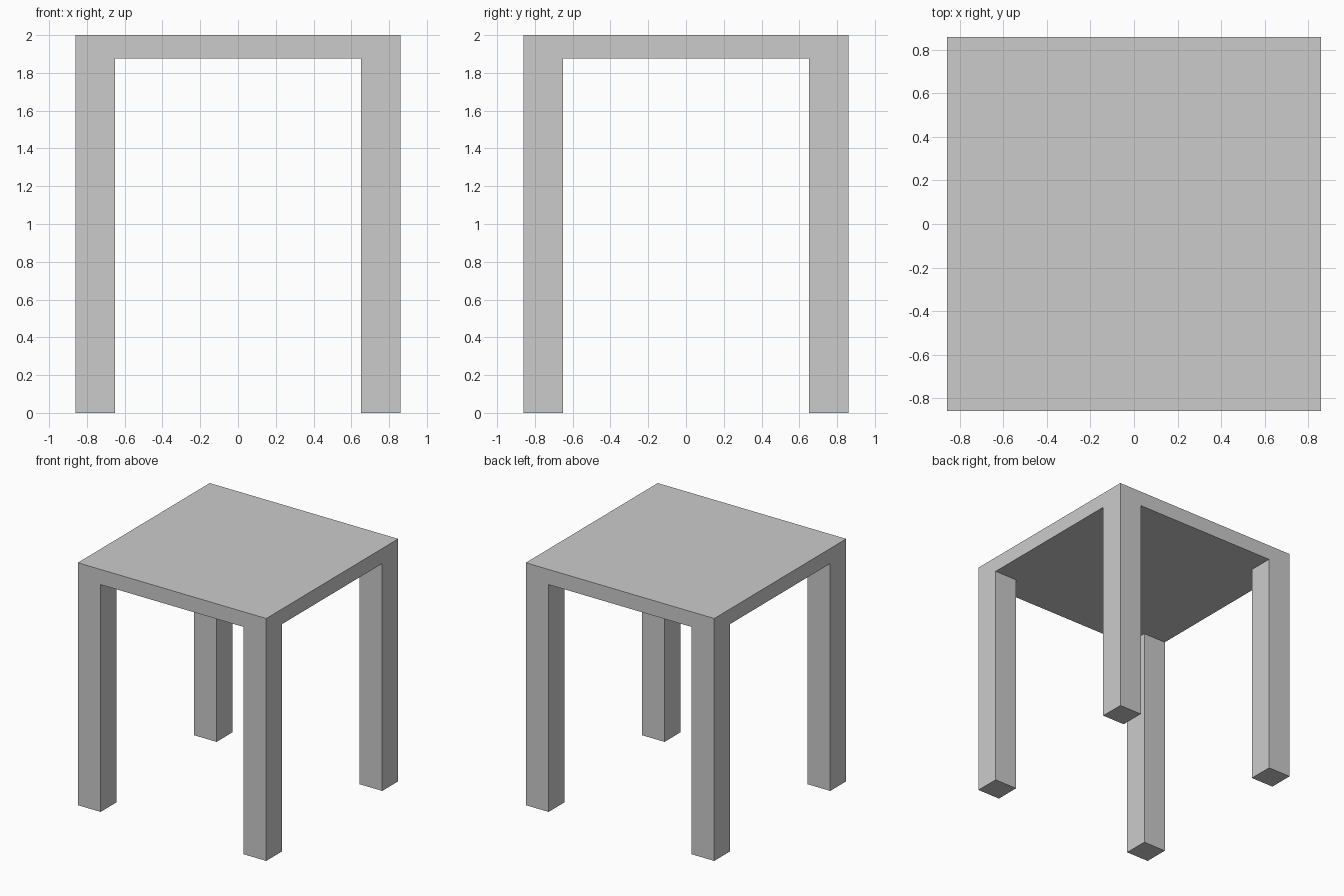
import bpy, bmesh
from mathutils import Matrix

if "Cube" in bpy.data.objects:
    bpy.data.objects.remove(bpy.data.objects["Cube"])

HALF = 0.86      # half width of the top
INNER = 0.652    # inner side of the legs
UNDER = 1.875    # underside of the top
TOP = 2.0

bm = bmesh.new()

# Tabletop slab
size = Matrix.Diagonal((2 * HALF, 2 * HALF, TOP - UNDER, 1))
bmesh.ops.create_cube(bm, size=1, matrix=Matrix.Translation((0, 0, (TOP + UNDER) / 2)) @ size)

# Cut lines along the inner sides of the legs
for axis in (0, 1):
    for pos in (-INNER, INNER):
        co, no = [0, 0, 0], [0, 0, 0]
        co[axis], no[axis] = pos, 1
        bmesh.ops.bisect_plane(bm, geom=bm.verts[:] + bm.edges[:] + bm.faces[:],
                               plane_co=co, plane_no=no)

# Four legs pulled down from the corner squares of the underside
bm.normal_update()
corners = []
for f in bm.faces:
    c = f.calc_center_median()
    if f.normal.z < -0.9 and abs(c.x) > INNER and abs(c.y) > INNER:
        corners.append(f)
legs = bmesh.ops.extrude_discrete_faces(bm, faces=corners)["faces"]
for f in legs:
    for v in f.verts:
        v.co.z = 0
bmesh.ops.recalc_face_normals(bm, faces=bm.faces[:])

mesh = bpy.data.meshes.new("table")
bm.to_mesh(mesh)
bm.free()
bpy.context.collection.objects.link(bpy.data.objects.new("table", mesh))
